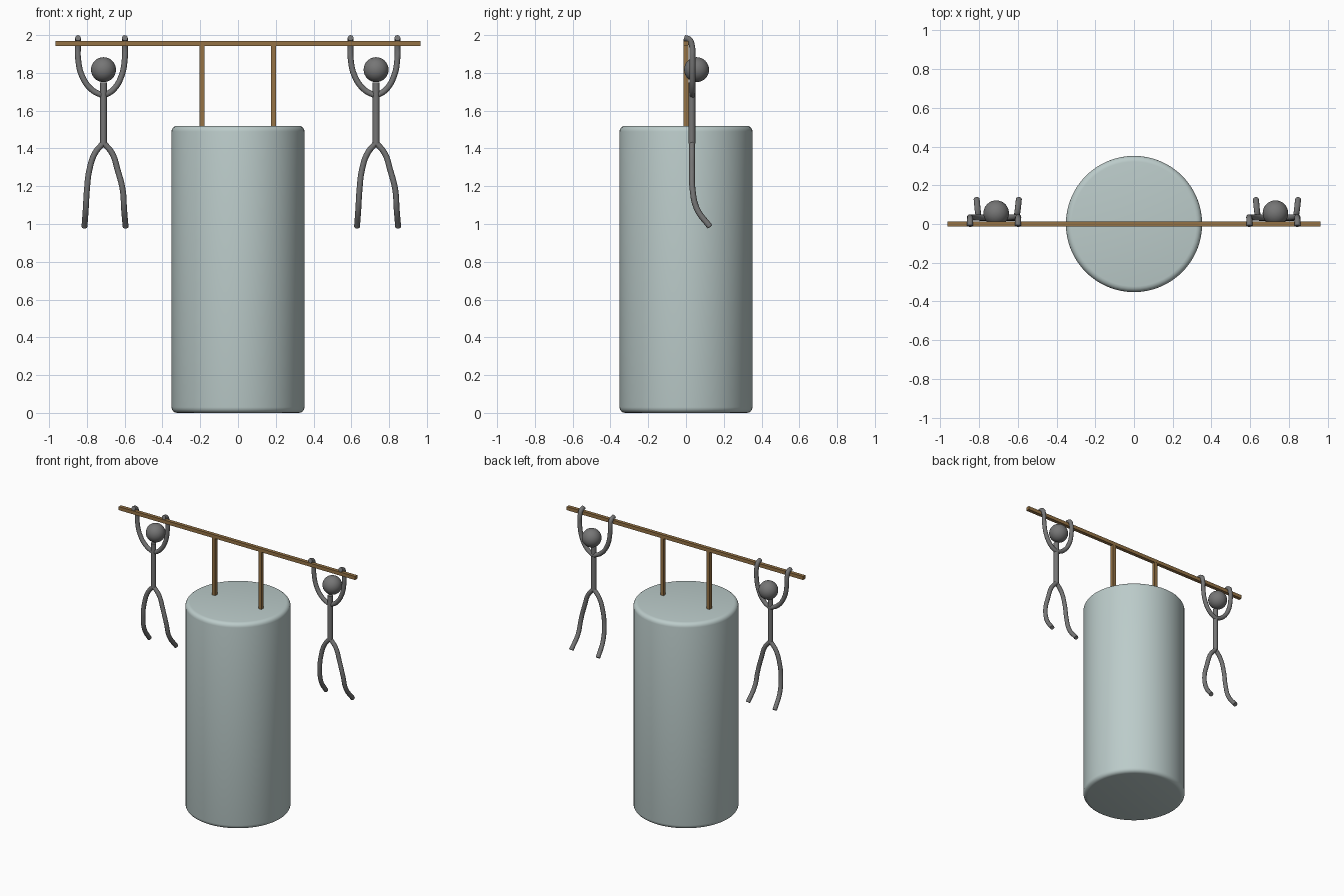
import bpy, math

if "Cube" in bpy.data.objects:
    bpy.data.objects.remove(bpy.data.objects["Cube"])


def material(name, rgb):
    m = bpy.data.materials.new(name)
    m.diffuse_color = (*rgb, 1)
    m.use_nodes = True
    m.node_tree.nodes["Principled BSDF"].inputs["Base Color"].default_value = m.diffuse_color
    return m


BLUE = material("pale blue grey", (0.50, 0.60, 0.59))
WOOD = material("brown wood", (0.30, 0.17, 0.06))
GREY = material("dark grey", (0.18, 0.18, 0.18))


def finish(name, mat, smooth=False):
    ob = bpy.context.object
    ob.name = name
    ob.data.materials.clear()
    ob.data.materials.append(mat)
    if smooth:
        bpy.ops.object.shade_smooth_by_angle(angle=math.radians(40))
    return ob


def box(name, loc, size, mat):
    bpy.ops.mesh.primitive_cube_add(size=1, location=loc)
    bpy.context.object.scale = size
    bpy.ops.object.transform_apply(location=False, rotation=False, scale=True)
    return finish(name, mat)


def tube(name, pts, r, mat, dx):
    """Smooth round limb through the given points."""
    cu = bpy.data.curves.new(name, 'CURVE')
    cu.dimensions = '3D'
    cu.bevel_depth = r
    cu.bevel_resolution = 4
    cu.resolution_u = 8
    cu.use_fill_caps = True
    sp = cu.splines.new('BEZIER')
    sp.bezier_points.add(len(pts) - 1)
    for bp, p in zip(sp.bezier_points, pts):
        bp.co = (p[0] + dx, p[1], p[2])
        bp.handle_left_type = bp.handle_right_type = 'AUTO'
    ob = bpy.data.objects.new(name, cu)
    bpy.context.collection.objects.link(ob)
    bpy.ops.object.select_all(action='DESELECT')
    ob.select_set(True)
    bpy.context.view_layer.objects.active = ob
    bpy.ops.object.convert(target='MESH')
    return finish(name, mat, True)


# Large drum with rounded rims
bpy.ops.mesh.primitive_cylinder_add(vertices=64, radius=0.352, depth=1.52, location=(0, 0, 0.765))
drum = bpy.context.object
bev = drum.modifiers.new("rim", 'BEVEL')
bev.width = 0.03
bev.segments = 4
bev.limit_method = 'ANGLE'
bev.angle_limit = math.radians(40)
bpy.ops.object.modifier_apply(modifier="rim")
finish("drum", BLUE, True)
drum.location.z = 0.76

# Carrying pole and its two posts
box("pole", (0, 0, 1.955), (1.93, 0.026, 0.026), WOOD)
for side, x in (("left", -0.19), ("right", 0.188)):
    box(side + "_post", (x, 0, 1.72), (0.025, 0.025, 0.45), WOOD)

# Two hanging stick figures (same pose, shifted along the pole)
for side, cx in (("left", -0.712), ("right", 0.731)):
    bpy.ops.mesh.primitive_uv_sphere_add(segments=32, ring_count=16, radius=0.066,
                                         location=(cx, 0.056, 1.817))
    finish(side + "_head", GREY, True)
    tube(side + "_torso", [(0, 0.031, 1.75), (0, 0.031, 1.55), (0, 0.031, 1.425)], 0.018, GREY, cx)
    # arms curl up from the shoulders and hook over the pole
    for arm, s, off in (("a", -1, 0.135), ("b", 1, 0.113)):
        tube(f"{side}_arm_{arm}",
             [(0, 0.034, 1.678), (s * off * 0.45, 0.034, 1.71), (s * off * 0.83, 0.034, 1.78),
              (s * off, 0.034, 1.88), (s * off, 0.031, 1.945), (s * off, 0.018, 1.976),
              (s * off, -0.010, 1.985)], 0.0155, GREY, cx)
    # legs hang down and swing towards the back
    for leg, s, off in (("a", -1, 0.101), ("b", 1, 0.117)):
        tube(f"{side}_leg_{leg}",
             [(0, 0.032, 1.43), (s * 0.045, 0.032, 1.375), (s * 0.075, 0.032, 1.285),
              (s * off * 0.87, 0.035, 1.18), (s * off * 0.93, 0.058, 1.08),
              (s * off, 0.127, 0.985)], 0.0155, GREY, cx)
